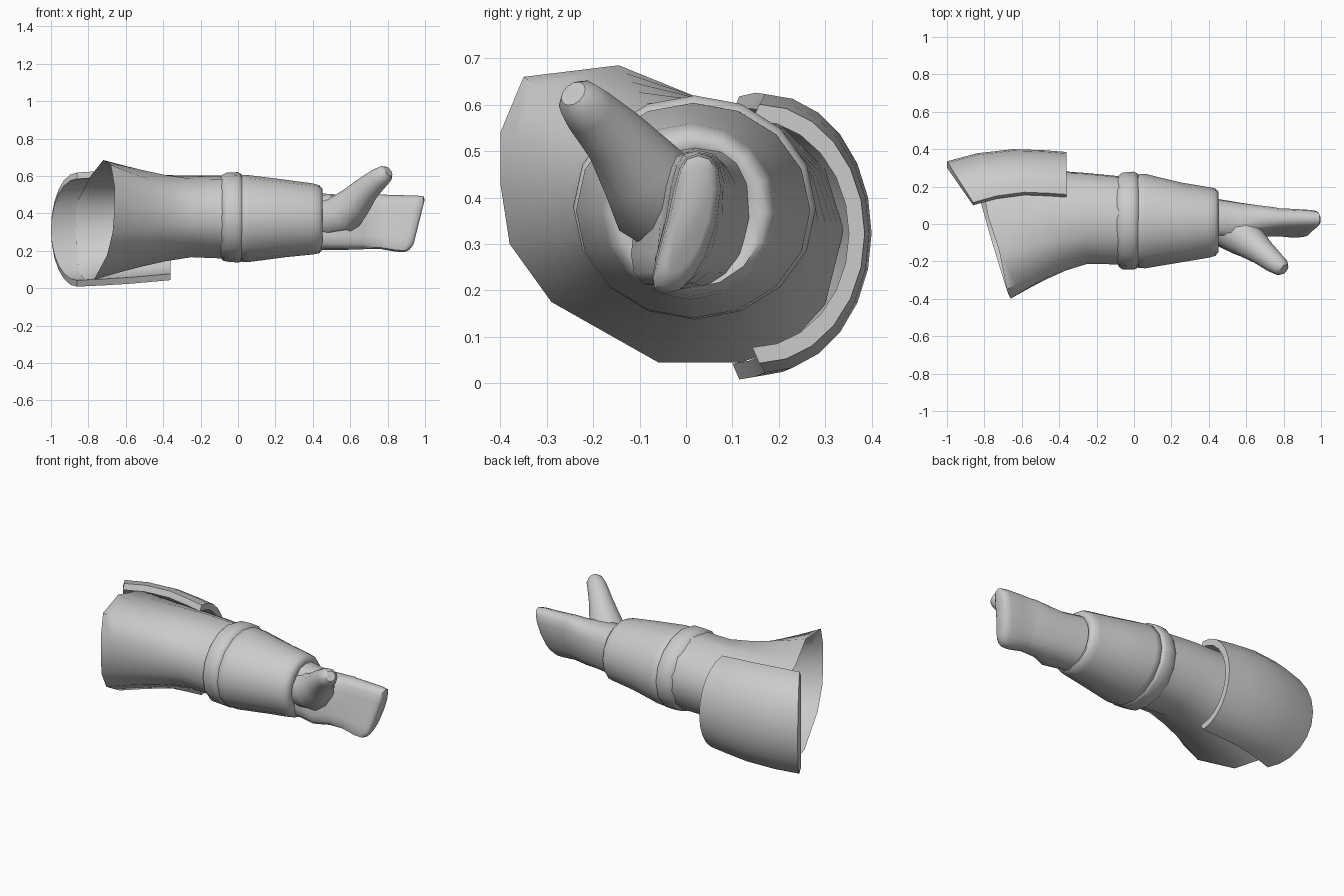
import bpy, bmesh
from math import sin, cos, pi, atan2, copysign, radians
from mathutils import Vector

if "Cube" in bpy.data.objects:
    bpy.data.objects.remove(bpy.data.objects["Cube"])

grey = bpy.data.materials.new("plain_grey")
grey.use_nodes = True
COLOR = (0.6, 0.6, 0.6, 1)
grey.diffuse_color = COLOR
grey.node_tree.nodes["Principled BSDF"].inputs["Base Color"].default_value = COLOR


def loft(name, rings, caps=(None, None), angle=50):
    """Skin closed rings; a cap is None, 'flat' or 'strip' (for folded shells)."""
    bm = bmesh.new()
    rows = [[bm.verts.new(p) for p in ring] for ring in rings]
    n = len(rows[0])
    for a, b in zip(rows, rows[1:]):
        for i in range(n):
            j = (i + 1) % n
            bm.faces.new((a[i], a[j], b[j], b[i]))
    for row, cap in ((rows[0], caps[0]), (rows[-1], caps[1])):
        if cap == 'flat':
            bm.faces.new(row)
        elif cap == 'strip':
            for i in range(n // 2 - 1):
                bm.faces.new((row[i], row[i + 1], row[n - 2 - i], row[n - 1 - i]))
    bmesh.ops.recalc_face_normals(bm, faces=bm.faces)
    mesh = bpy.data.meshes.new(name)
    bm.to_mesh(mesh)
    bm.free()
    mesh.materials.append(grey)
    obj = bpy.data.objects.new(name, mesh)
    bpy.context.collection.objects.link(obj)
    bpy.ops.object.select_all(action='DESELECT')
    obj.select_set(True)
    bpy.context.view_layer.objects.active = obj
    bpy.ops.object.shade_smooth_by_angle(angle=radians(angle))


def oval(x, y0, y1, z0, z1, lean=0.0, rake=0.0, power=1.0, bow=0.0):
    """Ring across x between the given limits, optionally boxy, sheared and bowed."""
    ring = []
    for i in range(16):
        a = 2 * pi * i / 16
        c, s = (copysign(abs(v) ** power, v) for v in (cos(a), sin(a)))
        dz = (z1 - z0) / 2 * s
        y = (y0 + y1) / 2 + (y1 - y0) / 2 * c + lean * dz - bow * s * s
        ring.append((x + rake * dz, y, (z0 + z1) / 2 + dz))
    return ring


# Flared sleeve: slanted open rim blending into an oval upper forearm;
# its back edge is buried in the elbow guard
rim = [(-.87, .34, .33), (-.86, .3, .46), (-.81, .2, .56), (-.78, .04, .61),
       (-.72, -.145, .685), (-.68, -.35, .66), (-.66, -.4, .54), (-.66, -.4, .43),
       (-.67, -.38, .3), (-.7, -.29, .175), (-.77, -.06, .045), (-.82, .12, .045),
       (-.85, .22, .08), (-.86, .3, .17)]
angles = [atan2(z - .38, y) for x, y, z in rim]
rings = []
for t in (0, .12, .28, .48, .72, 1):
    w = (1 - t) ** 1.3
    rings.append([(x + (-.25 - x) * t,
                   y * w + (.03 + .245 * cos(a)) * (1 - w),
                   z * w + (.384 + .222 * sin(a)) * (1 - w))
                  for (x, y, z), a in zip(rim, angles)])
rings.append([(-.08, .02 + .238 * cos(a), .38 + .225 * sin(a)) for a in angles])
loft("sleeve", rings)

# Raised band around the middle of the forearm
loft("forearm_band", [oval(*r) for r in (
    (-.09, -.21, .25, .16, .6), (-.08, -.23, .262, .147, .608),
    (-.06, -.243, .275, .142, .618), (.0, -.243, .28, .137, .62),
    (.015, -.238, .272, .14, .612), (.025, -.225, .26, .15, .6))])

# Tapered bracer, rounded over and closing onto the wrist
loft("bracer", [oval(*r) for r in (
    (.01, -.22, .25, .15, .595), (.025, -.235, .268, .14, .604),
    (.06, -.237, .268, .14, .604), (.25, -.205, .222, .165, .58),
    (.4, -.18, .197, .18, .56), (.435, -.17, .19, .187, .55),
    (.452, -.15, .172, .205, .53), (.45, -.11, .15, .22, .505),
    (.42, -.07, .12, .235, .48))], (None, 'flat'))

# Hand: wrist, palm and closed fingers as one mitten with rounded knuckles
loft("hand", [oval(*r, power=.72, bow=.02) for r in (
    (.41, -.08, .14, .2, .51, .1, 0), (.47, -.085, .13, .205, .505, .1, 0),
    (.58, -.11, .112, .205, .497, .13, 0), (.67, -.055, .097, .208, .497, .16, 0),
    (.76, -.045, .082, .21, .502, .2, 0), (.775, -.045, .078, .207, .5, .2, 0),
    (.86, -.045, .07, .195, .497, .24, .1), (.925, -.042, .065, .193, .495, .24, .23),
    (.955, -.036, .06, .205, .49, .24, .27), (.968, -.02, .048, .235, .47, .24, .25))],
    ('flat', 'flat'))

# Thumb swelling out of the palm, then bending up and forward
stations = [Vector(s) for s in (
    (.42, .01, .36), (.5, -.02, .375), (.57, -.06, .4), (.63, -.105, .465),
    (.69, -.155, .532), (.755, -.21, .588), (.788, -.232, .612), (.803, -.243, .624))]
radii = (.1, .112, .11, .09, .07, .057, .048, .03)
rings = []
for i, (p, r) in enumerate(zip(stations, radii)):
    axis = (stations[min(i + 1, len(stations) - 1)] - stations[max(i - 1, 0)]).normalized()
    u = axis.cross(Vector((0, 1, 0))).normalized()
    v = axis.cross(u)
    rings.append([p + r * (u * cos(2 * pi * k / 12) + v * sin(2 * pi * k / 12))
                  for k in range(12)])
loft("thumb", rings, ('flat', 'flat'))

# Curved elbow guard: thick shell with an arched outer edge
steps, thick = 12, .034
rings = []
for t, tip, mid, mz, h in ((0, .115, .335, .313, .305), (.25, .15, .378, .32, .306),
                           (.55, .17, .4, .323, .3), (.8, .165, .395, .323, .289),
                           (1, .158, .385, .322, .279)):
    outer, inner = [], []
    for i in range(steps + 1):
        a = pi * (i / steps - .5)
        x0 = -1 + .14 * (1 - cos(a))
        x = x0 + (-.36 - x0) * t
        outer.append((x, tip + (mid - tip) * cos(a), mz + h * sin(a)))
        inner.append((x, tip - .015 + (mid - tip + .015 - thick) * cos(a),
                      mz + (h - thick) * sin(a)))
    rings.append(outer + inner[::-1])
loft("elbow_guard", rings, ('strip', 'strip'))
